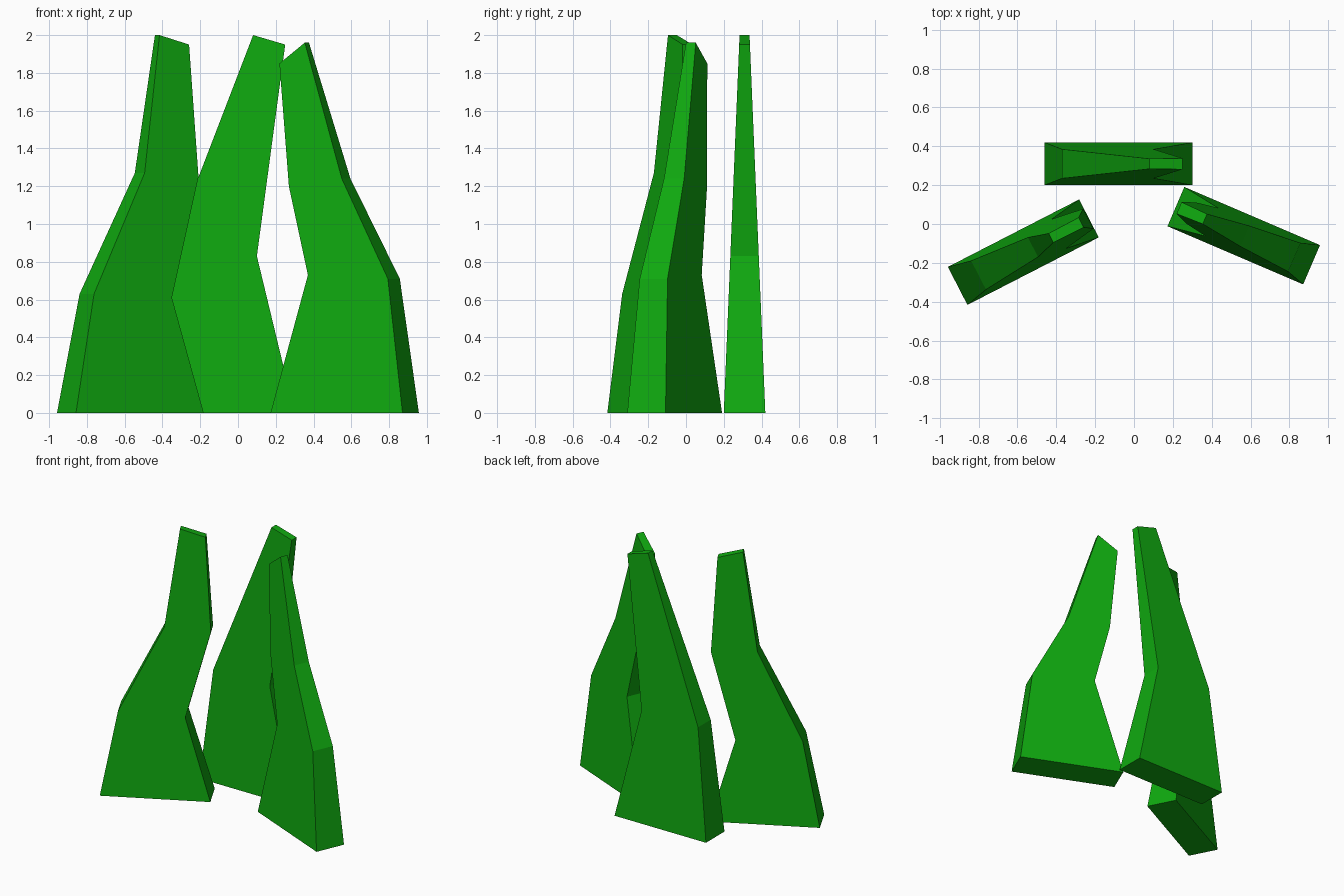
import bpy, bmesh, math
from mathutils import Matrix

if "Cube" in bpy.data.objects:
    bpy.data.objects.remove(bpy.data.objects["Cube"])

green = bpy.data.materials.new("leaf_green")
green.diffuse_color = (0.005, 0.40, 0.005, 1)
green.use_nodes = True
green.node_tree.nodes["Principled BSDF"].inputs["Base Color"].default_value = green.diffuse_color


def blade(name, center, angle, levels):
    """Loft a tapering slab; each level is (left u, left z, right u, right z)."""
    bm = bmesh.new()
    half = lambda z: 0.11 - 0.0418 * z
    rings = []
    for ul, zl, ur, zr in levels:
        corners = [(ul, -half(zl), zl), (ur, -half(zr), zr),
                   (ur, half(zr), zr), (ul, half(zl), zl)]
        rings.append([bm.verts.new(c) for c in corners])
    for a, b in zip(rings, rings[1:]):
        for i in range(4):
            j = (i + 1) % 4
            bm.faces.new((a[i], a[j], b[j], b[i]))
    bm.faces.new(rings[0][::-1])
    bm.faces.new(rings[-1])
    bm.transform(Matrix.Translation((center[0], center[1], 0))
                 @ Matrix.Rotation(math.radians(angle), 4, 'Z'))
    bmesh.ops.recalc_face_normals(bm, faces=bm.faces)
    mesh = bpy.data.meshes.new(name)
    bm.to_mesh(mesh)
    bm.free()
    mesh.materials.append(green)
    obj = bpy.data.objects.new(name, mesh)
    bpy.context.collection.objects.link(obj)


# Back blade, leaning right
blade("back_blade", (-0.08, 0.31), 0, [
    (-0.38, 0, 0.38, 0), (-0.29, 0.83, 0.18, 0.83), (0.16, 2.0, 0.33, 1.95)])

# Left blade, with an S-shaped bend
blade("left_blade", (-0.57, -0.145), 27.2, [
    (-0.38, 0, 0.38, 0), (-0.259, 0.63, 0.204, 0.61),
    (0.056, 1.27, 0.376, 1.25), (0.16, 2.0, 0.335, 1.95)])

# Right blade, leaning inward
blade("right_blade", (0.565, -0.06), -23.2, [
    (-0.38, 0, 0.38, 0), (-0.178, 0.73, 0.283, 0.71),
    (-0.296, 1.20, 0.008, 1.24), (-0.362, 1.85, -0.218, 1.96)])
